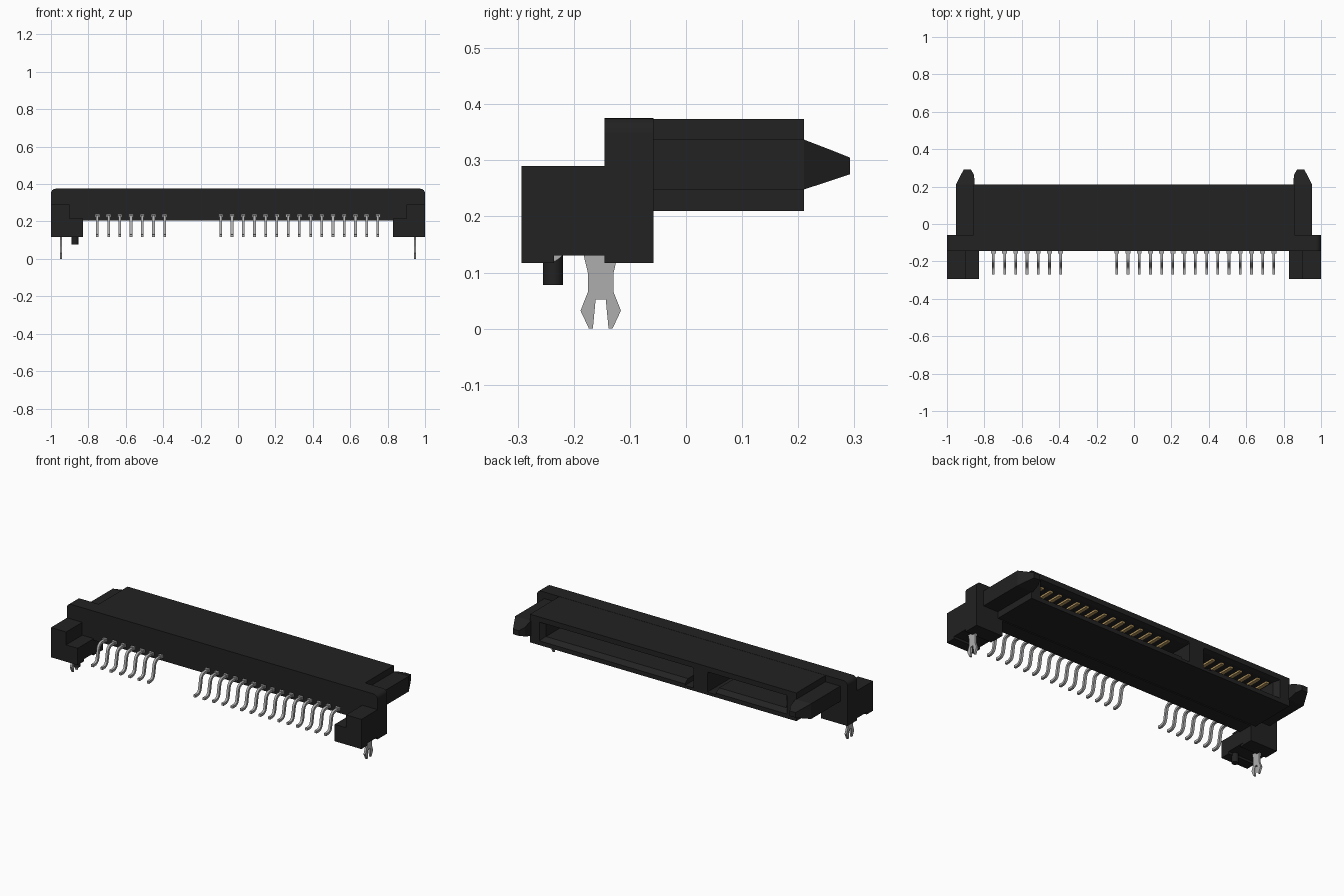
import bpy, bmesh, math

if "Cube" in bpy.data.objects:
    bpy.data.objects.remove(bpy.data.objects["Cube"])


def material(name, r, g, b):
    m = bpy.data.materials.new(name)
    m.diffuse_color = (r, g, b, 1)
    m.use_nodes = True
    m.node_tree.nodes["Principled BSDF"].inputs["Base Color"].default_value = m.diffuse_color
    return m


BLACK = material("black plastic", 0.016, 0.016, 0.016)
METAL = material("silver metal", 0.42, 0.42, 0.43)
GOLD = material("gold contact", 0.50, 0.33, 0.12)


def loft(name, rings, mat):
    """Join equal-length rings of points into a closed solid."""
    bm = bmesh.new()
    vs = [[bm.verts.new(p) for p in ring] for ring in rings]
    n = len(vs[0])
    for a, b in zip(vs, vs[1:]):
        for i in range(n):
            j = (i + 1) % n
            bm.faces.new((a[i], a[j], b[j], b[i]))
    bm.faces.new(vs[0])
    bm.faces.new(vs[-1])
    bmesh.ops.recalc_face_normals(bm, faces=bm.faces)
    me = bpy.data.meshes.new(name)
    bm.to_mesh(me)
    bm.free()
    me.materials.append(mat)
    ob = bpy.data.objects.new(name, me)
    bpy.context.collection.objects.link(ob)
    return ob


def rect(y, x0, x1, z0, z1):
    return [(x0, y, z0), (x1, y, z0), (x1, y, z1), (x0, y, z1)]


def box(name, x0, x1, y0, y1, z0, z1, mat=BLACK):
    return loft(name, [rect(y0, x0, x1, z0, z1), rect(y1, x0, x1, z0, z1)], mat)


def prism_x(name, yz, x0, x1, mat=BLACK):
    return loft(name, [[(x, y, z) for y, z in yz] for x in (x0, x1)], mat)


def prism_y(name, xz, y0, y1, mat=BLACK):
    return loft(name, [[(x, y, z) for x, z in xz] for y in (y0, y1)], mat)


def smooth(ob, angle=40):
    bpy.ops.object.select_all(action='DESELECT')
    ob.select_set(True)
    bpy.context.view_layer.objects.active = ob
    bpy.ops.object.shade_smooth_by_angle(angle=math.radians(angle))


def cut(ob, cutter):
    bpy.context.view_layer.objects.active = ob
    mod = ob.modifiers.new("cut", 'BOOLEAN')
    mod.operation, mod.solver, mod.object = 'DIFFERENCE', 'EXACT', cutter
    bpy.ops.object.modifier_apply(modifier=mod.name)
    bpy.data.objects.remove(cutter)


# Flange: wide plate with rounded top corners
half = [(1 - 0.025 * (1 - math.cos(a)), 0.35 + 0.025 * math.sin(a))
        for a in [math.radians(15 * i) for i in range(7)]]
right = [(0.83, 0.205), (0.83, 0.117), (1, 0.117)] + half
left = [(-x, z) for x, z in reversed(right)]
prism_y("flange", right + left, -0.145, -0.058)

# Shroud with two L-shaped slots open to the back
shroud = box("shroud", -0.858, 0.858, -0.06, 0.21, 0.21, 0.374)
for key, end in ((-0.195, 0.775), (-0.285, -0.775)):
    s = 1 if end > key else -1
    slot = [(key, 0.335), (end, 0.335), (end, 0.255), (key + s * 0.055, 0.255),
            (key + s * 0.055, 0.226), (key, 0.226)]
    cut(shroud, prism_y("slot_cutter", slot, -0.03, 0.25))
    lo, hi = sorted((key + s * 0.004, end))
    cut(shroud, loft("lead_in_cutter", [
        rect(0.18, lo, hi, 0.256, 0.334),
        rect(0.22, lo - (0.03 if s < 0 else 0), hi + (0.03 if s > 0 else 0),
             0.228, 0.347)], BLACK))

# Foot profile with a shallow recess under it
def foot_profile(top):
    return [(-0.293, top), (-0.293, 0.117), (-0.235, 0.117), (-0.235, 0.13),
            (-0.122, 0.13), (-0.122, 0.117), (-0.058, 0.117), (-0.058, top)]


# Forked board lock outline: one half, mirrored about its centre
lock_half = [(0.034, 0.15), (0.029, 0.125), (0.023, 0.1), (0.023, 0.065),
             (0.036, 0.032), (0.021, 0), (0.014, 0), (0.009, 0.052)]
lock = [(-0.152 + y, z) for y, z in lock_half]
lock += [(-0.152 - y, z) for y, z in reversed(lock_half)]

for s, side in ((-1, "left"), (1, "right")):
    prism_x(side + "_foot_outer", foot_profile(0.29), s * 0.902, s * 1.0)
    prism_x(side + "_foot_inner", foot_profile(0.215), s * 0.828, s * 0.902)
    prism_x(side + "_board_lock", lock, s * 0.94, s * 0.952, METAL)
    # Guide arm with tapered tip
    loft(side + "_guide_arm", [
        rect(-0.06, s * 0.852, s * 0.953, 0.248, 0.337),
        rect(0.21, s * 0.852, s * 0.953, 0.248, 0.337),
        rect(0.262, s * 0.855, s * 0.926, 0.265, 0.317),
        rect(0.292, s * 0.872, s * 0.91, 0.275, 0.305)], BLACK)

# Locating peg under the left foot
bpy.ops.mesh.primitive_cylinder_add(vertices=24, radius=0.018, depth=0.07,
                                    location=(-0.872, -0.237, 0.113))
peg = bpy.context.object
peg.name = "locating_peg"
peg.data.materials.append(BLACK)
smooth(peg)


# Bent pin outline: walk along straights and bends, offsetting both sides
def pin_profile(t=0.014):
    y, z, a = -0.13, 0.228, math.pi
    path = [(y, z, a)]
    bend = math.radians(80)
    steps = 6
    for length, turn in ((0.05, bend), (0.0553, -bend), (0.02, 0)):
        y, z = y + length * math.cos(a), z + length * math.sin(a)
        path.append((y, z, a))
        for _ in range(steps if turn else 0):
            d = turn / steps
            chord = 2 * 0.03 * math.sin(abs(d) / 2)
            y += chord * math.cos(a + d / 2)
            z += chord * math.sin(a + d / 2)
            a += d
            path.append((y, z, a))
    sides = [[(py - k * math.sin(pa), pz + k * math.cos(pa))
              for py, pz, pa in path] for k in (t / 2, -t / 2)]
    return sides[0] + sides[1][::-1]


# Solder pins, their shoulders and the gold contacts inside the slots
xs = [-0.752 + 0.06 * i for i in range(7)] + [-0.092 + 0.06 * i for i in range(15)]
outline = pin_profile()
for i, x in enumerate(xs, 1):
    smooth(prism_x(f"pin_{i}", outline, x - 0.007, x + 0.007, METAL))
    box(f"pin_shoulder_{i}", x - 0.013, x + 0.013, -0.158, -0.14, 0.222, 0.24, METAL)
    box(f"contact_{i}", x - 0.01, x + 0.01, 0.06, 0.165, 0.325, 0.337, GOLD)
